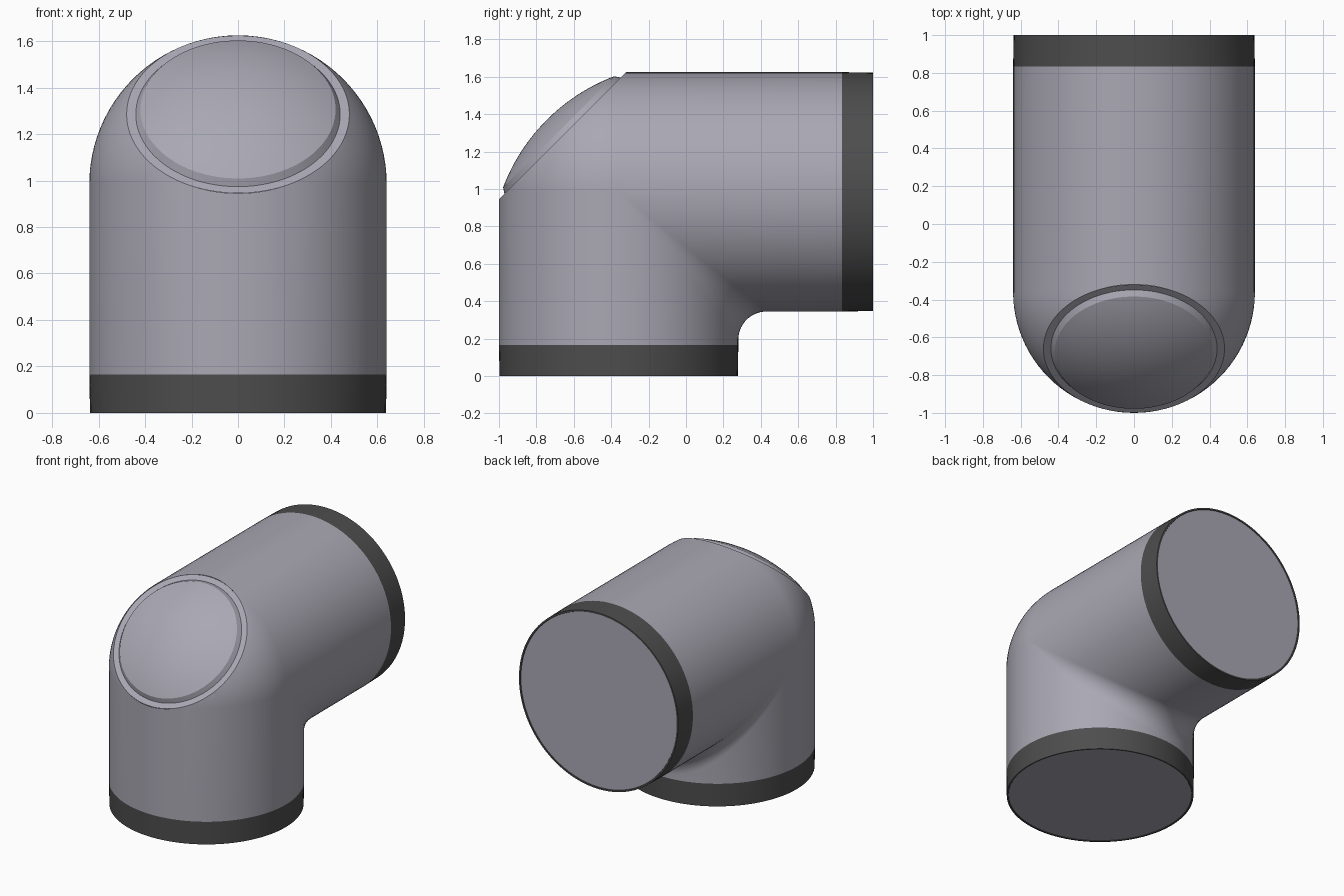
import bpy, bmesh
from math import sin, cos, pi, sqrt, radians
from mathutils import Matrix, Vector

if "Cube" in bpy.data.objects:
    bpy.data.objects.remove(bpy.data.objects["Cube"], do_unlink=True)

R = 0.64                 # pipe radius
YC, ZC = -0.36, 0.985    # where the two pipe axes meet
CREASE = 0.15            # fillet radius inside the bend
BAND = 0.165             # width of the dark end bands
FACET = 0.424            # distance of the corner facet from the bend centre
SEG = 96


def material(name, rgb):
    m = bpy.data.materials.new(name)
    m.use_nodes = True
    m.diffuse_color = (*rgb, 1)
    bsdf = next(n for n in m.node_tree.nodes if n.type == "BSDF_PRINCIPLED")
    bsdf.inputs["Base Color"].default_value = (*rgb, 1)
    return m


grey = material("pipe grey", (0.40, 0.39, 0.45))
dark = material("band charcoal", (0.075, 0.075, 0.075))


def skin(rows):
    """Bridge closed rows of points into a surface."""
    bm = bmesh.new()
    grid = [[bm.verts.new(p) for p in row] for row in rows]
    for a, b in zip(grid, grid[1:]):
        for j in range(len(a)):
            k = (j + 1) % len(a)
            bm.faces.new((a[j], a[k], b[k], b[j]))
    bmesh.ops.remove_doubles(bm, verts=bm.verts, dist=1e-5)
    return bm


def finish(bm, name, mats, matrix=Matrix()):
    mesh = bpy.data.meshes.new(name)
    bm.to_mesh(mesh)
    bm.free()
    for m in mats:
        mesh.materials.append(m)
    ob = bpy.data.objects.new(name, mesh)
    ob.matrix_world = matrix
    bpy.context.collection.objects.link(ob)
    bpy.ops.object.select_all(action="DESELECT")
    ob.select_set(True)
    bpy.context.view_layer.objects.active = ob
    bpy.ops.object.shade_smooth_by_angle(angle=radians(30))
    return ob


def lathe(profile):
    turn = [2 * pi * j / SEG for j in range(SEG)]
    return skin([[(r * cos(t), r * sin(t), z) for t in turn] for r, z in profile])


# Elbow body: two straight legs, ball-shaped outside, filleted inside
def elbow_strand(t, steps=24):
    s, c = sin(t), cos(t)
    r = R if c >= 0 else -CREASE
    k = R - r
    centre = Vector((k * s, YC - k * c, ZC + k * c))
    n1, n2 = Vector((s, -c, 0)), Vector((s, 0, c))
    arc = [centre + r * n1.slerp(n2, i / steps) for i in range(steps + 1)]
    start = Vector((R * s, YC - R * c, BAND))
    end = Vector((R * s, 1 - BAND, ZC + R * c))
    return [start, *arc, end]


strands = [elbow_strand(2 * pi * j / SEG) for j in range(SEG)]
bm = skin(list(zip(*strands)))
outward = Vector((0, -1, 1)).normalized()
facet_centre = Vector((0, YC, ZC)) + outward * FACET
bmesh.ops.bisect_plane(bm, geom=bm.verts[:] + bm.edges[:] + bm.faces[:],
                       plane_co=facet_centre, plane_no=outward, clear_outer=True)
finish(bm, "elbow_body", [grey])

# Corner facet with its raised, shallow domed cover
rim, lip, rise = 0.42, 0.03, 0.09
ball = (rim ** 2 + rise ** 2) / (2 * rise)
profile = [(sqrt(R * R - FACET * FACET), 0), (0.44, 0), (rim, lip)]
for i in range(1, 13):
    rad = rim * (1 - i / 12)
    profile.append((rad, lip + rise - ball + sqrt(ball * ball - rad * rad)))
finish(lathe(profile), "domed_cover", [grey],
       Matrix.Translation(facet_centre) @ Matrix.Rotation(radians(45), 4, "X"))

# End bands with a grey closing disc inside a thin dark rim
for name, origin, angle in (("bottom_band", (0, YC, 0), 0),
                            ("back_band", (0, 1, ZC), 90)):
    bm = lathe([(0, 0.004), (0.624, 0.004), (0.626, 0), (R - 0.003, 0), (R, BAND)])
    for f in bm.faces:
        is_disc = all(abs(v.co.z - 0.004) < 1e-4 for v in f.verts)
        f.material_index = 1 if is_disc else 0
    finish(bm, name, [dark, grey],
           Matrix.Translation(origin) @ Matrix.Rotation(radians(angle), 4, "X"))
